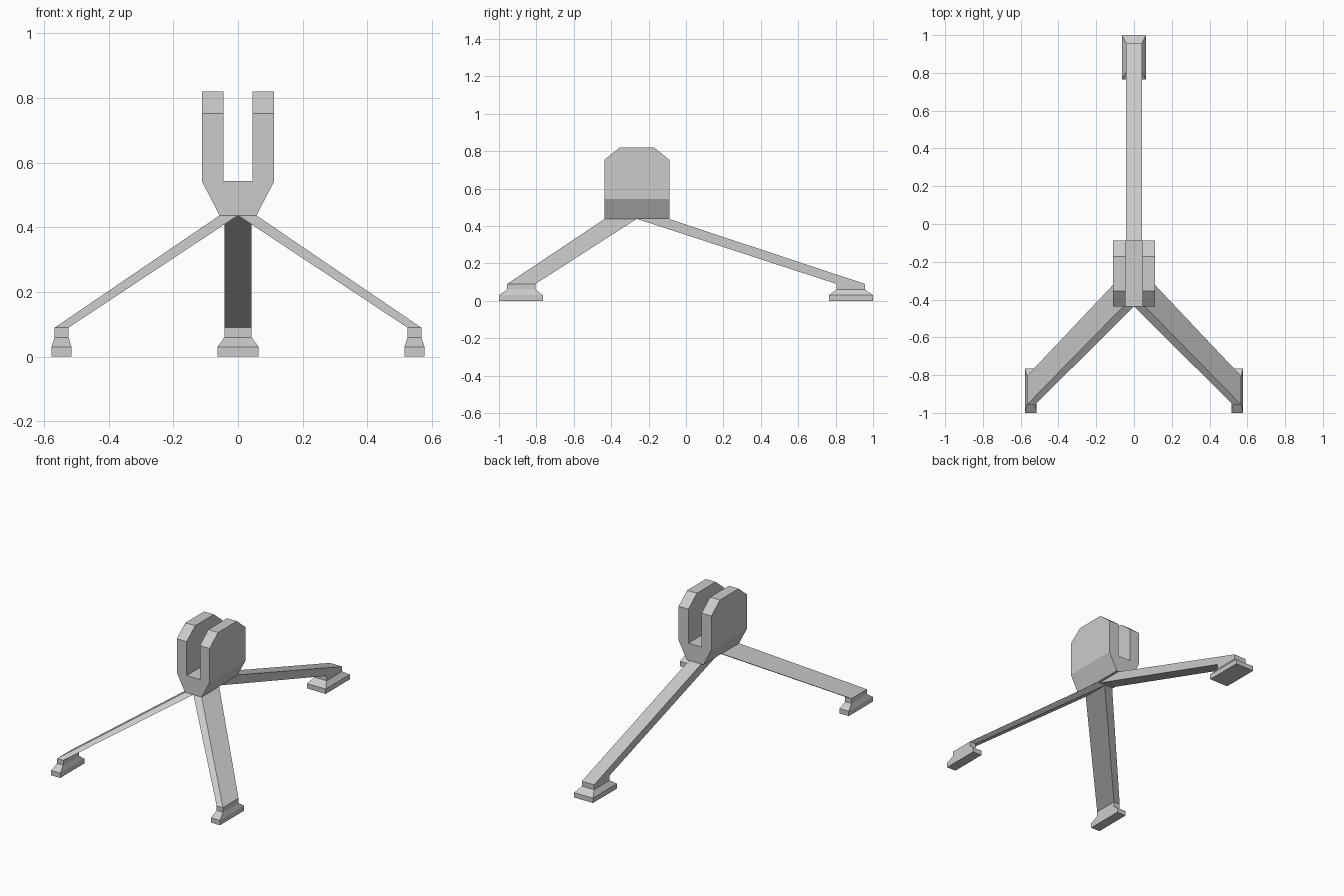
import bpy, bmesh
from mathutils import Vector

if "Cube" in bpy.data.objects:
    bpy.data.objects.remove(bpy.data.objects["Cube"])


def finish(bm, name):
    bmesh.ops.recalc_face_normals(bm, faces=bm.faces)
    me = bpy.data.meshes.new(name)
    bm.to_mesh(me)
    bm.free()
    ob = bpy.data.objects.new(name, me)
    bpy.context.collection.objects.link(ob)
    return ob


def loft(name, rects):
    """Skin a stack of rectangles (x0, x1, y0, y1, z)."""
    bm = bmesh.new()
    rings = [[bm.verts.new(p) for p in
              ((x0, y0, z), (x1, y0, z), (x1, y1, z), (x0, y1, z))]
             for x0, x1, y0, y1, z in rects]
    for a, b in zip(rings, rings[1:]):
        for i in range(4):
            j = (i + 1) % 4
            bm.faces.new((a[i], a[j], b[j], b[i]))
    bm.faces.new(rings[0][::-1])
    bm.faces.new(rings[-1])
    return finish(bm, name)


HEAD_Z = 0.437

# Rear leg with its stepped foot
loft("rear_leg", [
    (-0.064, 0.064, 0.765, 1.0, 0.0),
    (-0.064, 0.064, 0.765, 1.0, 0.03),
    (-0.042, 0.042, 0.805, 0.957, 0.06),
    (-0.042, 0.042, 0.805, 0.957, 0.09),
    (-0.042, 0.042, -0.26, -0.09, HEAD_Z)])

# Splayed front legs, mirrored left and right
for side, s in (("left", -1), ("right", 1)):
    loft(f"front_leg_{side}", [
        (s * 0.515, s * 0.577, -1.0, -0.765, 0.0),
        (s * 0.515, s * 0.577, -1.0, -0.765, 0.03),
        (s * 0.524, s * 0.567, -0.957, -0.805, 0.06),
        (s * 0.524, s * 0.567, -0.957, -0.805, 0.09),
        (0.0, s * 0.057, -0.436, -0.265, HEAD_Z)])

# Forked head: U profile extruded front to back
Y0, Y1 = -0.437, -0.088
half = [(0.057, HEAD_Z), (0.112, 0.543), (0.112, 0.82), (0.045, 0.82), (0.045, 0.543)]
profile = half + [(-x, z) for x, z in reversed(half)]
bm = bmesh.new()
face = bm.faces.new([bm.verts.new((x, Y0, z)) for x, z in profile])
ext = bmesh.ops.extrude_face_region(bm, geom=[face], use_keep_orig=True)
moved = [v for v in ext["geom"] if isinstance(v, bmesh.types.BMVert)]
bmesh.ops.translate(bm, verts=moved, vec=(0, Y1 - Y0, 0))
bmesh.ops.recalc_face_normals(bm, faces=bm.faces)

# Chamfer the front and back top corners of both prongs
for y, s in ((Y0, -1), (Y1, 1)):
    bmesh.ops.bisect_plane(
        bm, geom=bm.verts[:] + bm.edges[:] + bm.faces[:],
        plane_co=(0, y, 0.753), plane_no=Vector((0, s * 0.067, 0.083)),
        clear_outer=True)
    bmesh.ops.holes_fill(bm, edges=[e for e in bm.edges if e.is_boundary], sides=0)
finish(bm, "forked_head")
